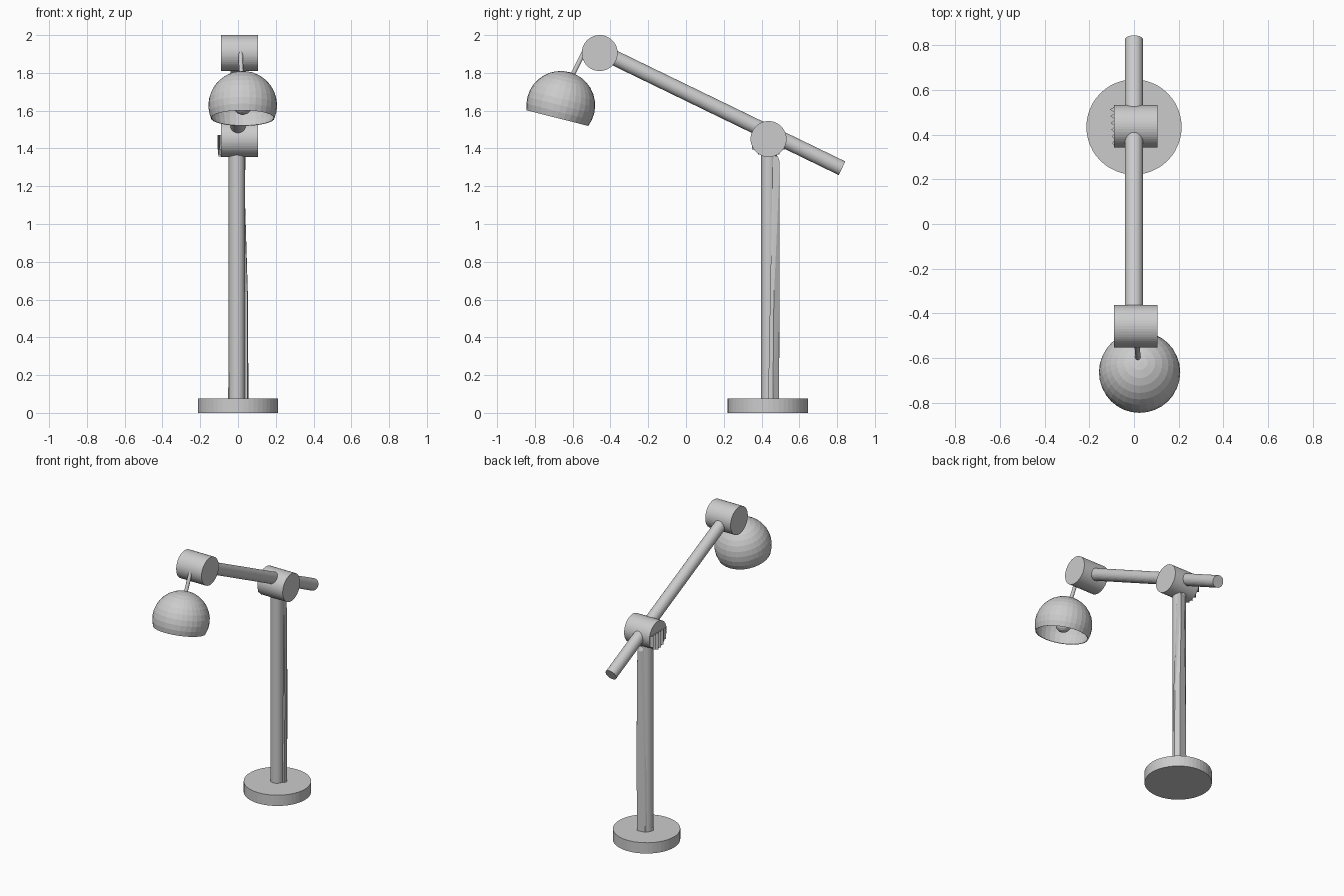
import bpy, bmesh, math
from mathutils import Vector

if "Cube" in bpy.data.objects:
    bpy.data.objects.remove(bpy.data.objects["Cube"])


def finish(name, bm):
    bmesh.ops.recalc_face_normals(bm, faces=bm.faces)
    mesh = bpy.data.meshes.new(name)
    bm.to_mesh(mesh)
    bm.free()
    obj = bpy.data.objects.new(name, mesh)
    bpy.context.collection.objects.link(obj)
    return obj


def rod(name, a, b, radius, sides=32):
    """Closed cylinder between two points."""
    a, b = Vector(a), Vector(b)
    bm = bmesh.new()
    bmesh.ops.create_cone(bm, cap_ends=True, segments=sides, radius1=radius,
                          radius2=radius, depth=(b - a).length)
    obj = finish(name, bm)
    obj.location = (a + b) / 2
    obj.rotation_mode = 'QUATERNION'
    obj.rotation_quaternion = (b - a).to_track_quat('Z', 'Y')
    return obj


def ball(name, radius, centre, tilt=0, cut=None, sides=32, rings=16):
    """Sphere, optionally opened below a local height."""
    bm = bmesh.new()
    bmesh.ops.create_uvsphere(bm, u_segments=sides, v_segments=rings, radius=radius)
    if cut is not None:
        low = [v for v in bm.verts if v.co.z < cut]
        bmesh.ops.delete(bm, geom=low, context='VERTS')
    obj = finish(name, bm)
    obj.location = centre
    obj.rotation_euler.x = tilt
    return obj


def hull(name, points):
    bm = bmesh.new()
    for p in points:
        bm.verts.new(p)
    bmesh.ops.convex_hull(bm, input=bm.verts)
    loose = [v for v in bm.verts if not v.link_faces]
    bmesh.ops.delete(bm, geom=loose, context='VERTS')
    return finish(name, bm)


# Base and post
rod("base", (0, 0.434, 0), (0, 0.434, 0.075), 0.213, 48)
rod("post", (-0.006, 0.439, 0.06), (-0.006, 0.439, 1.40), 0.043)

# Flat-sided cable cover bowing along the back of the post
hull("cable_cover", [
    (-0.053, 0.435, 0.07), (0.05, 0.435, 0.07), (0.055, 0.46, 0.07),
    (0.032, 0.493, 0.07), (-0.025, 0.485, 0.07),
    (0.05, 0.445, 0.6), (0.053, 0.465, 0.6), (0.036, 0.494, 0.6),
    (0.036, 0.455, 1.05), (0.038, 0.485, 1.05), (0.03, 0.496, 1.05),
    (0.03, 0.46, 1.36), (0.025, 0.485, 1.36), (-0.025, 0.47, 1.36),
    (0.028, 0.496, 1.33), (0.0, 0.492, 1.33)])

# Swivel drums
JOINT_R = 0.095
for name, y, z in (("lower_joint", 0.437, 1.45), ("upper_joint", -0.457, 1.905)):
    rod(name, (-0.09, y, z), (0.105, y, z), JOINT_R, 48)

# Grip ridges on the left end of the lower joint
for i in range(6):
    dy = -0.075 + i * 0.03
    half = math.sqrt(0.093 ** 2 - dy ** 2)
    y, x = 0.437 + dy, -0.098 - 0.002 * i
    pts = [(px, py, pz) for pz in (1.45 - half, 1.47)
           for px, py in ((-0.088, y - 0.012), (-0.088, y + 0.012), (x, y))]
    hull(f"joint_ridge_{i + 1}", pts)

# Long arm with its tail behind the post
rod("arm", (0, 0.826, 1.295), (0, -0.44, 1.909), 0.040)

# Lamp head: hanger, open shade, socket and bulb
tilt = math.radians(-14.2)
centre = Vector((0.025, -0.663, 1.628))
up = Vector((0, -math.sin(tilt), math.cos(tilt)))
rod("hanger", (0.014, -0.535, 1.92), (0.018, -0.615, 1.76), 0.012, 16)
shade = ball("shade", 0.182, centre, tilt, cut=-0.08)
mod = shade.modifiers.new("thickness", 'SOLIDIFY')
mod.thickness = 0.004
rod("socket", centre + up * 0.03, centre + up * 0.177, 0.025, 24)
ball("bulb", 0.05, centre, tilt, sides=24, rings=12)
